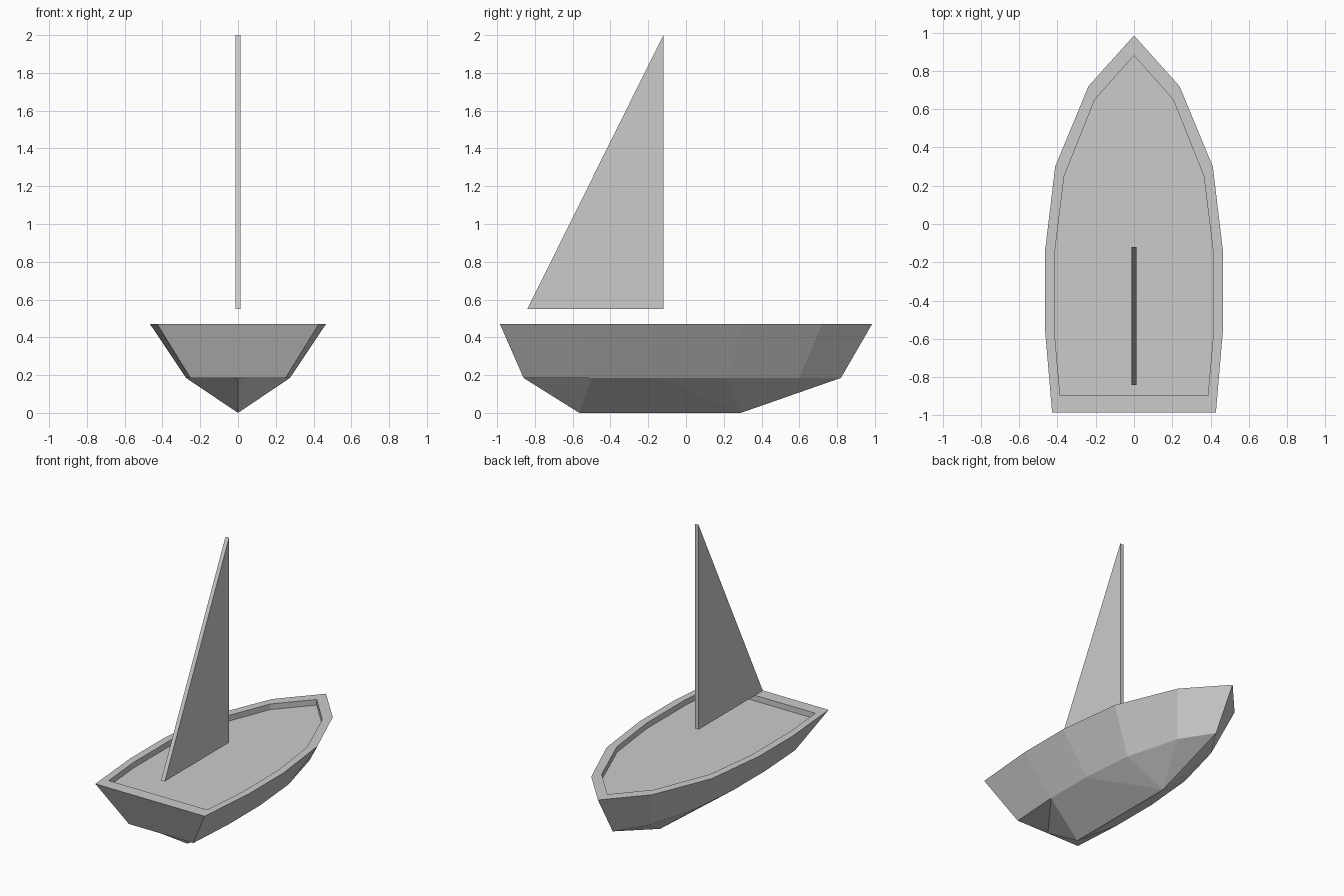
import bpy, bmesh

if "Cube" in bpy.data.objects:
    bpy.data.objects.remove(bpy.data.objects["Cube"])


def finish(bm, name):
    bmesh.ops.recalc_face_normals(bm, faces=bm.faces[:])
    mesh = bpy.data.meshes.new(name)
    bm.to_mesh(mesh)
    bm.free()
    bpy.context.collection.objects.link(bpy.data.objects.new(name, mesh))


def ring(bm, half, z):
    """Closed outline from bow to stern centre, mirrored to the other side."""
    pts = half + [(-x, y) for x, y in reversed(half[1:-1])]
    return [bm.verts.new((x, y, z)) for x, y in pts]


# Half outlines, bow to stern
chine_half = [(0, .82), (.142, .60), (.242, .22), (.275, -.15), (.275, -.50), (.252, -.86), (0, -.86)]
rim_half = [(0, .985), (.238, .72), (.412, .30), (.466, -.15), (.466, -.54), (.428, -.985), (0, -.985)]
deck_half = [(0, .88), (.205, .65), (.365, .25), (.414, -.15), (.414, -.58), (.386, -.895), (0, -.895)]

# Hull: side planks, flat rim, inner lip and sunken deck
bm = bmesh.new()
chine = ring(bm, chine_half, .185)
rings = [chine, ring(bm, rim_half, .47), ring(bm, deck_half, .47), ring(bm, deck_half, .43)]
n = len(chine)
for a, b in zip(rings, rings[1:]):
    for i in range(n):
        j = (i + 1) % n
        bm.faces.new((a[i], a[j], b[j], b[i]))
bm.faces.new(rings[-1])

# V-shaped bottom running down to the keel line
aft = bm.verts.new((0, -.565, 0))
fore = bm.verts.new((0, .29, 0))
for s in (1, -1):
    c = [chine[(s * i) % n] for i in range(7)]
    for f in ((fore, c[0], c[1]), (fore, c[1], c[2]), (fore, c[2], c[3]), (fore, c[3], aft),
              (aft, c[3], c[4]), (aft, c[4], c[6]), (c[4], c[5], c[6])):
        bm.faces.new(f)
finish(bm, "hull")

# Sail: thin upright triangle floating above the deck
bm = bmesh.new()
face = bm.faces.new([bm.verts.new((-.014, y, z)) for y, z in ((-.84, .55), (-.12, .55), (-.12, 2.0))])
ext = bmesh.ops.extrude_face_region(bm, geom=[face])
moved = [g for g in ext["geom"] if isinstance(g, bmesh.types.BMVert)]
bmesh.ops.translate(bm, vec=(.028, 0, 0), verts=moved)
finish(bm, "sail")
